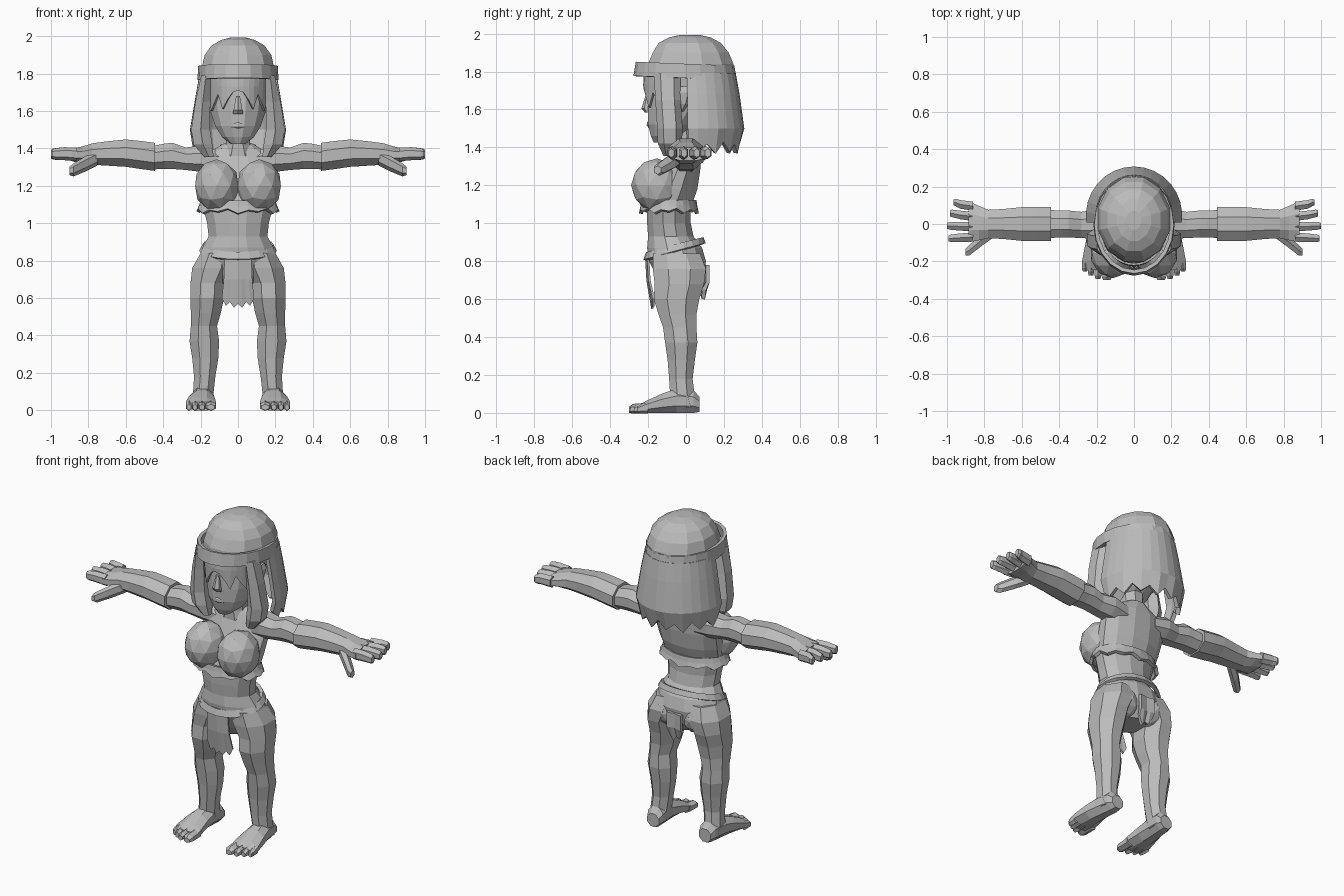
import bpy, bmesh, math
from mathutils import Matrix, Vector

grey = bpy.data.materials.new("plain grey")
grey.diffuse_color = (0.5, 0.5, 0.5, 1)


def finish(name, bm, mirror=False, thick=0):
    bmesh.ops.remove_doubles(bm, verts=bm.verts, dist=1e-5)
    bmesh.ops.recalc_face_normals(bm, faces=bm.faces)
    me = bpy.data.meshes.new(name)
    bm.to_mesh(me)
    bm.free()
    me.materials.append(grey)
    ob = bpy.data.objects.new(name, me)
    bpy.context.collection.objects.link(ob)
    if thick:
        m = ob.modifiers.new("thickness", 'SOLIDIFY')
        m.thickness, m.offset = thick, 0
    if mirror:
        m = ob.modifiers.new("mirror", 'MIRROR')
        m.use_mirror_merge = False
    return ob


def skin(name, rows, closed=False, caps=False, **kw):
    """Join rows of points with quads."""
    bm = bmesh.new()
    vs = [[bm.verts.new(p) for p in r] for r in rows]
    n = len(rows[0])
    for a, b in zip(vs, vs[1:]):
        for i in range(n if closed else n - 1):
            j = (i + 1) % n
            bm.faces.new((a[i], a[j], b[j], b[i]))
    if caps:
        bm.faces.new(vs[0])
        bm.faces.new(vs[-1])
    return finish(name, bm, **kw)


def loft(name, axis, rings, n=8, **kw):
    """Ring = (position on axis, centre a, centre b, radius a, radius b)."""
    rows = []
    k = 1 / math.cos(math.pi / n)
    for t, a, b, ra, rb in rings:
        row = []
        for i in range(n):
            w = (i + 0.5) * math.tau / n
            p, q = a + k * ra * math.cos(w), b + k * rb * math.sin(w)
            row.append({'x': (t, p, q), 'y': (p, t, q), 'z': (p, q, t)}[axis])
        rows.append(row)
    return skin(name, rows, closed=True, caps=True, **kw)


def arc(name, a0, a1, n, rings, jag=(0,), slope=0, thick=0.02):
    """Curved sheet; ring = (z, centre y, radius x, radius y), ragged last edge."""
    rows = []
    for k, (z, cy, rx, ry) in enumerate(rings):
        row = []
        for i in range(n + 1):
            w = math.radians(a0 + (a1 - a0) * i / n)
            y = cy + ry * math.sin(w)
            dz = jag[i % len(jag)] if k == len(rings) - 1 else 0
            row.append((rx * math.cos(w), y, z + dz + slope * y))
        rows.append(row)
    return skin(name, rows, thick=thick)


def cloth(name, rows, jag, thick):
    """Hanging strip; row = (z, y, half width)."""
    n = len(jag)
    pts = [[((2 * i / (n - 1) - 1) * w, y + 0.01 * abs(2 * i / (n - 1) - 1),
             z + (jag[i] if r == len(rows) - 1 else 0)) for i in range(n)]
           for r, (z, y, w) in enumerate(rows)]
    return skin(name, pts, thick=thick)


def ball(name, centre, radii):
    bm = bmesh.new()
    bmesh.ops.create_icosphere(bm, subdivisions=2, radius=1, matrix=Matrix.LocRotScale(
        Vector(centre), None, Vector(radii)))
    return finish(name, bm, mirror=True)


# Torso and neck
loft("torso", 'z', [
    (0.66, 0, -.03, .08, .09), (0.72, 0, -.03, .18, .125), (0.80, 0, -.045, .215, .15),
    (0.87, 0, -.06, .19, .145), (0.93, 0, -.08, .157, .12), (1.0, 0, -.09, .165, .115),
    (1.08, 0, -.09, .185, .115), (1.18, 0, -.055, .2, .115), (1.28, 0, -.02, .21, .095),
    (1.36, 0, 0, .19, .08), (1.40, 0, 0, .12, .07), (1.43, 0, 0, .07, .06)], 12)
loft("neck", 'z', [(1.36, 0, -.01, .09, .075), (1.42, 0, -.02, .065, .065),
                   (1.55, 0, -.03, .065, .07)])
ball("bust", (.113, -.155, 1.2), (.122, .135, .142))
ball("buttock", (.095, .015, .75), (.105, .092, .1))

# Cropped top hem and belt
arc("top_hem", 0, 360, 24, [(1.12, -.09, .19, .135), (1.09, -.09, .2, .14),
                            (1.06, -.09, .213, .148)], jag=(0, .015, -.01, .008))
arc("belt", 0, 360, 20, [(.9, -.06, .18, .142), (.865, -.06, .2, .155)], slope=.28)

# Ragged loincloth
cloth("front_loincloth", [(.83, -.21, .07), (.7, -.203, .075), (.58, -.18, .085)],
      (.02, -.02, .0, -.03, -.01, -.03, .0, -.02, .02), .012)
cloth("back_loincloth", [(.78, .105, .05), (.69, .105, .05), (.63, .085, .045)],
      (.03, -.01, .0, -.03, .02), .02)

# Legs and feet
loft("leg", 'z', [
    (.84, .12, -.05, .08, .125), (.76, .135, -.035, .11, .14), (.68, .162, -.035, .092, .13),
    (.6, .165, -.05, .09, .12), (.52, .172, -.045, .08, .1), (.45, .182, -.033, .07, .088),
    (.37, .18, -.025, .079, .085), (.28, .175, -.025, .07, .072), (.18, .178, -.027, .057, .062),
    (.1, .185, -.02, .055, .064), (.03, .185, 0, .052, .06)], mirror=True)
loft("foot", 'y', [
    (.07, .18, .045, .04, .04), (.04, .182, .06, .052, .06), (-.05, .19, .063, .058, .063),
    (-.12, .195, .052, .068, .052), (-.2, .198, .034, .08, .034),
    (-.245, .198, .022, .08, .022)], mirror=True)
for i, (x, tip, w) in enumerate([(.145, -.3, .028), (.193, -.295, .018),
                                 (.23, -.275, .017), (.262, -.255, .016)]):
    loft(f"toe_{i + 1}", 'y', [(-.2, x, .025, w, .025), (tip + .02, x, .022, w, .022),
                               (tip, x, .016, w * .7, .014)], 6, mirror=True)

# Arms, gloves and fingers
loft("upper_arm", 'x', [
    (.1, 0, 1.33, .07, .06), (.2, 0, 1.345, .08, .07), (.28, -.005, 1.345, .07, .06),
    (.35, 0, 1.36, .072, .07), (.39, 0, 1.358, .072, .068), (.46, 0, 1.35, .075, .062)],
    mirror=True)
loft("glove", 'x', [
    (.445, 0, 1.355, .092, .075), (.52, 0, 1.365, .092, .075), (.6, 0, 1.375, .09, .073),
    (.7, 0, 1.373, .08, .065), (.78, 0, 1.37, .076, .057), (.83, .005, 1.367, .092, .044),
    (.885, .012, 1.365, .11, .035)], mirror=True)
for i, (y0, y1, tip) in enumerate([(.095, .115, .965), (.04, .057, .985),
                                   (-.015, -.01, 1.0), (-.07, -.077, .992)]):
    loft(f"finger_{i + 1}", 'x', [
        (.86, y0, 1.368, .024, .032), (.93, (y0 + y1) / 2, 1.372, .023, .03),
        (tip - .012, y1, 1.37, .02, .026), (tip, y1, 1.37, .015, .02)], 6, mirror=True)
loft("thumb", 'x', [(.75, -.04, 1.35, .03, .035), (.82, -.09, 1.315, .032, .035),
                    (.88, -.14, 1.285, .028, .03), (.9, -.15, 1.28, .018, .02)],
     6, mirror=True)

# Head and face
loft("head", 'z', [
    (1.425, 0, -.125, .04, .045), (1.46, 0, -.1, .085, .085), (1.52, 0, -.07, .122, .13),
    (1.6, 0, -.03, .148, .17), (1.7, 0, 0, .16, .195), (1.82, 0, .02, .17, .2)], 12)
loft("nose", 'z', [(1.585, 0, -.195, .028, .02), (1.605, 0, -.205, .024, .026),
                   (1.68, 0, -.2, .01, .01)], 6)
loft("lips", 'z', [(1.495, 0, -.175, .02, .012), (1.515, 0, -.19, .038, .015),
                   (1.53, 0, -.19, .032, .014), (1.545, 0, -.188, .012, .008)], 6)
loft("ear", 'z', [(1.59, .15, -.03, .012, .015), (1.63, .165, -.02, .015, .03),
                  (1.69, .172, -.01, .015, .04), (1.72, .165, -.005, .01, .025)], 6, mirror=True)

# Hair: crown, back curtain, side locks, fringe
loft("hair_crown", 'z', [
    (1.77, 0, .02, .19, .225), (1.84, 0, .025, .192, .225), (1.9, 0, .025, .178, .2),
    (1.95, 0, .02, .142, .165), (1.98, 0, .02, .09, .11), (1.993, 0, .02, .04, .05)], 12)
arc("hair_back", -8, 188, 16, [
    (1.79, .035, .195, .215), (1.68, .04, .215, .23), (1.5, .045, .245, .25),
    (1.4, .045, .225, .22)], jag=(.03, -.02, .02, -.03), thick=.025)
loft("hair_lock", 'z', [
    (1.79, .172, -.1, .025, .06), (1.65, .188, -.095, .04, .058), (1.5, .2, -.085, .05, .058),
    (1.42, .187, -.085, .05, .055), (1.355, .155, -.09, .025, .025)], 6, mirror=True)
arc("fringe", 212, 328, 12, [(1.8, 0, .18, .215), (1.73, 0, .172, .22), (1.66, 0, .165, .218)],
    jag=(-.06, -.02, .03, -.05, .0, .04, .05, .04, .0, -.05, .03, -.02, -.06), thick=.012)

# Headband
arc("headband", 0, 360, 20, [(1.765, -.005, .207, .262), (1.84, -.005, .203, .25)],
    slope=-.04)
